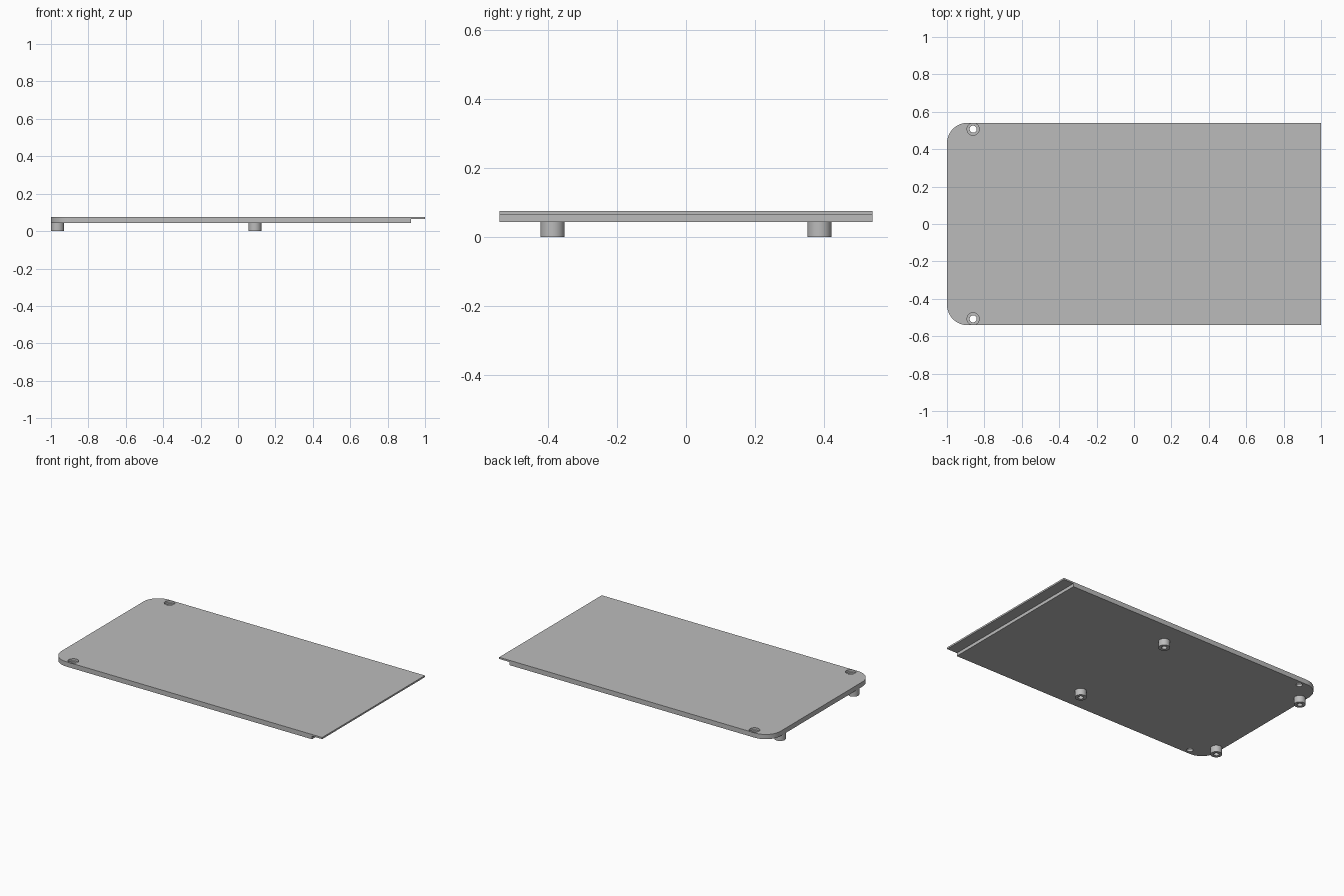
import bpy
import bmesh

cube = bpy.data.objects.get("Cube")
if cube:
    bpy.data.objects.remove(cube, do_unlink=True)

PLATE_BOTTOM, PLATE_TOP, LIP_BOTTOM = 0.0435, 0.0755, 0.0645
HALF_WIDTH = 0.541

grey = bpy.data.materials.new("plain grey")
grey.use_nodes = True
grey.diffuse_color = (0.5, 0.5, 0.5, 1)
grey.node_tree.nodes["Principled BSDF"].inputs["Base Color"].default_value = (0.5, 0.5, 0.5, 1)


def add_object(name, bm):
    bmesh.ops.recalc_face_normals(bm, faces=bm.faces)
    mesh = bpy.data.meshes.new(name)
    bm.to_mesh(mesh)
    bm.free()
    mesh.materials.append(grey)
    obj = bpy.data.objects.new(name, mesh)
    bpy.context.collection.objects.link(obj)
    return obj


def cylinder(name, x, y, radius, low, high):
    bm = bmesh.new()
    bmesh.ops.create_cone(bm, cap_ends=True, segments=48, radius1=radius,
                          radius2=radius, depth=high - low)
    bmesh.ops.translate(bm, verts=bm.verts, vec=(x, y, (low + high) / 2))
    return add_object(name, bm)


def drill(target, x, y, radius, low, high):
    """Cut a round hole, then discard the cutter."""
    cutter = cylinder("cutter", x, y, radius, low, high)
    cutter.hide_render = True
    mod = target.modifiers.new("hole", 'BOOLEAN')
    mod.operation = 'DIFFERENCE'
    mod.solver = 'EXACT'
    mod.object = cutter
    bpy.context.view_layer.objects.active = target
    bpy.ops.object.modifier_apply(modifier=mod.name)
    bpy.data.objects.remove(cutter, do_unlink=True)


def smooth(obj):
    bpy.ops.object.select_all(action='DESELECT')
    obj.select_set(True)
    bpy.context.view_layer.objects.active = obj
    bpy.ops.object.shade_smooth_by_angle()


# Cover plate: side profile with a thin overhanging lip, extruded across the width
profile = [(-1, PLATE_BOTTOM), (0.925, PLATE_BOTTOM), (0.925, LIP_BOTTOM),
           (1, LIP_BOTTOM), (1, PLATE_TOP), (-1, PLATE_TOP)]
bm = bmesh.new()
side = bm.faces.new([bm.verts.new((x, -HALF_WIDTH, z)) for x, z in profile])
ext = bmesh.ops.extrude_face_region(bm, geom=[side])
bmesh.ops.translate(bm, vec=(0, 2 * HALF_WIDTH, 0),
                    verts=[v for v in ext["geom"] if isinstance(v, bmesh.types.BMVert)])
bmesh.ops.recalc_face_normals(bm, faces=bm.faces)

# Rounded corners at the closed end
corners = [e for e in bm.edges
           if all(v.co.x < -0.99 for v in e.verts)
           and abs(e.verts[0].co.y - e.verts[1].co.y) < 0.001]
bmesh.ops.bevel(bm, geom=corners, offset=0.11, offset_type='OFFSET',
                segments=14, profile=0.5, affect='EDGES')
plate = add_object("cover_plate", bm)

# Counterbored screw holes
for s in (-1, 1):
    drill(plate, -0.86, s * 0.507, 0.0325, 0.06, 0.1)
    drill(plate, -0.86, s * 0.507, 0.019, 0, 0.1)
smooth(plate)

# Hollow standoffs underneath
for end, x in (("outer", -0.965), ("middle", 0.09)):
    for hand, s in (("right", -1), ("left", 1)):
        y = s * 0.387
        post = cylinder(f"{end}_standoff_{hand}", x, y, 0.035, 0, PLATE_BOTTOM)
        drill(post, x, y, 0.016, -0.02, PLATE_BOTTOM + 0.02)
        smooth(post)
